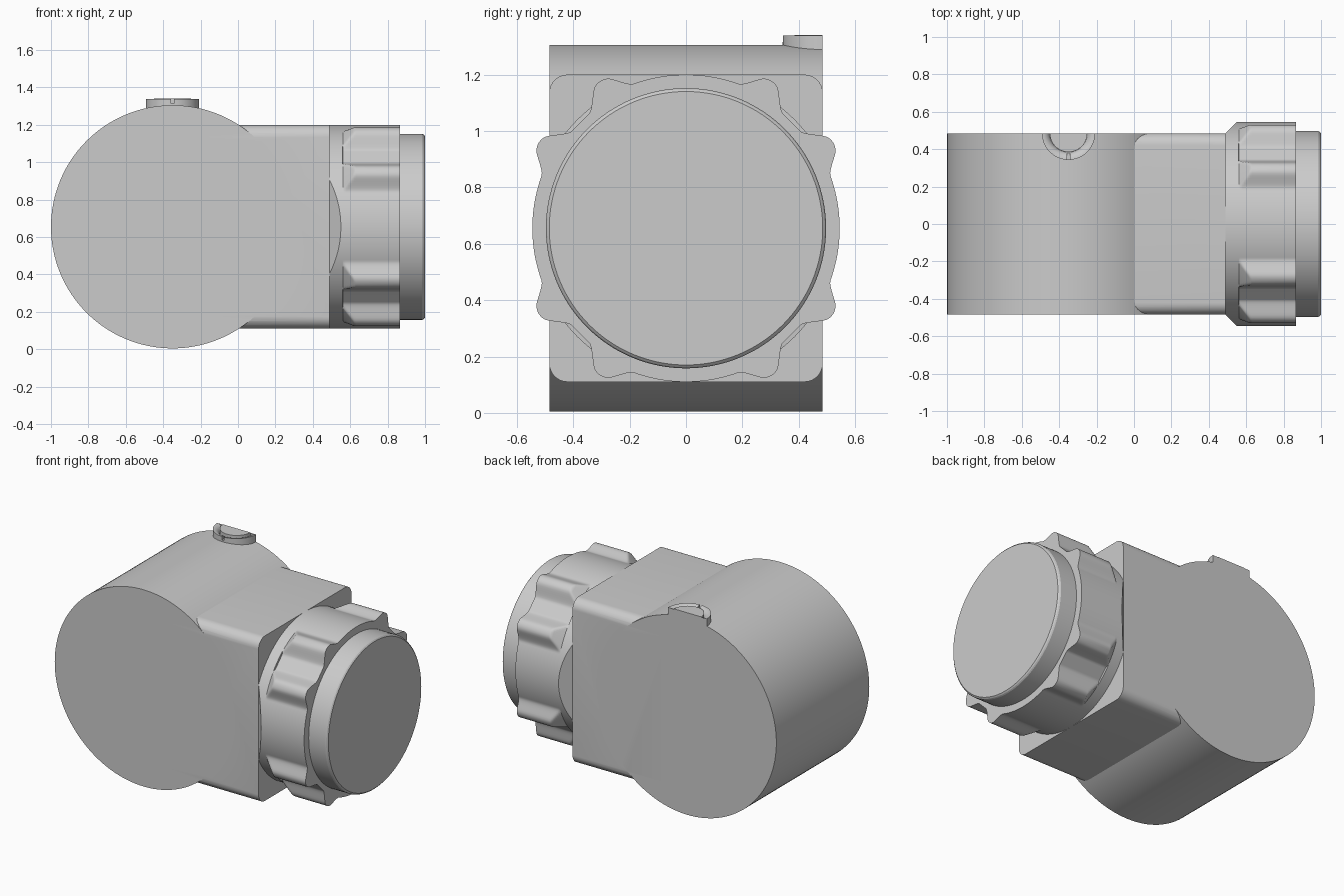
import bpy, bmesh
from math import sin, cos, pi, radians, sqrt, atan2
from mathutils import Vector

if "Cube" in bpy.data.objects:
    bpy.data.objects.remove(bpy.data.objects["Cube"], do_unlink=True)

grey = bpy.data.materials.new("plain grey")
grey.use_nodes = True
GREY = (0.6, 0.6, 0.6, 1)
grey.diffuse_color = GREY
grey.node_tree.nodes["Principled BSDF"].inputs["Base Color"].default_value = GREY

AXIS_Z = 0.655      # height of the drum and knob axes
HALF_Y = 0.485      # half depth of the body
RING_R = 0.545


def finish(name, bm):
    bmesh.ops.recalc_face_normals(bm, faces=bm.faces)
    mesh = bpy.data.meshes.new(name)
    bm.to_mesh(mesh)
    bm.free()
    mesh.materials.append(grey)
    obj = bpy.data.objects.new(name, mesh)
    bpy.context.collection.objects.link(obj)
    return obj


def loft(sections):
    """Skin a list of equal-length closed loops and cap both ends."""
    bm = bmesh.new()
    loops = [[bm.verts.new(p) for p in s] for s in sections]
    n = len(loops[0])
    for a, b in zip(loops, loops[1:]):
        for i in range(n):
            j = (i + 1) % n
            bm.faces.new((a[i], a[j], b[j], b[i]))
    bm.faces.new(loops[0])
    bm.faces.new(loops[-1])
    return bm


def boolean(obj, cutter, operation):
    mod = obj.modifiers.new("join", 'BOOLEAN')
    mod.operation = operation
    mod.solver = 'EXACT'
    mod.object = cutter
    bpy.context.view_layer.objects.active = obj
    bpy.ops.object.modifier_apply(modifier=mod.name)
    bpy.data.objects.remove(cutter, do_unlink=True)


def smooth(obj, angle=30):
    bpy.ops.object.select_all(action='DESELECT')
    obj.select_set(True)
    bpy.context.view_layer.objects.active = obj
    bpy.ops.object.shade_smooth_by_angle(angle=radians(angle))


def box(x0, x1, y0, y1, z0, z1):
    return [[(x, y, z) for y, z in ((y0, z0), (y1, z0), (y1, z1), (y0, z1))]
            for x in (x0, x1)]


def x_circle(x, r, n=128):
    return [(x, r * cos(2 * pi * i / n), AXIS_Z + r * sin(2 * pi * i / n))
            for i in range(n)]


# Drum lying across the body
N = 128
drum = finish("drum_body", loft([
    [(-0.35 + 0.65 * cos(2 * pi * i / N), y, AXIS_Z + 0.65 * sin(2 * pi * i / N))
     for i in range(N)] for y in (-HALF_Y, HALF_Y)]))

# Neck block with rounded long edges, merged into the drum
bm = loft(box(-0.2, 0.49, -HALF_Y, HALF_Y, AXIS_Z - RING_R, AXIS_Z + RING_R))
long_edges = [e for e in bm.edges if abs(e.verts[0].co.x - e.verts[1].co.x) > 0.1]
bmesh.ops.bevel(bm, geom=long_edges, offset=0.065, segments=8, profile=0.5,
                affect='EDGES')
boolean(drum, finish("neck_block", bm), 'UNION')
smooth(drum)


# Grip ring: a cylinder with eight rounded lobes, in pairs about the diagonals
def grip_radius(a):
    diagonal = (a % (pi / 2)) - pi / 4
    r = min(RING_R, 0.53 / cos(diagonal))
    lobe_r, centre = 0.064, 0.543
    off = abs(diagonal) - pi / 12
    side = centre * sin(off)
    if abs(side) < lobe_r:
        r = max(r, centre * cos(off) + sqrt(lobe_r ** 2 - side ** 2))
    return r


M = 720
raw = [grip_radius(2 * pi * i / M) for i in range(M)]
W = 6               # running average makes the fillets at the lobe roots
outline = [sum(raw[(i + k) % M] for k in range(-W, W + 1)) / (2 * W + 1)
           for i in range(M)]


def grip_section(x, limit):
    pts = []
    for i in range(0, M, 2):
        r, a = min(outline[i], limit), 2 * pi * i / M
        pts.append((x, r * cos(a), AXIS_Z + r * sin(a)))
    return pts


sections = [x_circle(0.485, RING_R, M // 2), x_circle(0.56, RING_R, M // 2)]
for k in range(8):
    t = k / 7
    sections.append(grip_section(0.561 + 0.07 * t, RING_R + 0.065 * t))
sections.append(grip_section(0.865, 1))
bm = loft(sections)
# Flat slanted cuts beside the neck
for s in (-1, 1):
    cut = bmesh.ops.bisect_plane(
        bm, geom=bm.verts[:] + bm.edges[:] + bm.faces[:],
        plane_co=(0.49, s * HALF_Y, AXIS_Z), plane_no=(-1, s, 0), clear_outer=True)
    rim = [g for g in cut["geom_cut"] if isinstance(g, bmesh.types.BMEdge)]
    bmesh.ops.holes_fill(bm, edges=rim)
smooth(finish("grip_ring", bm), 35)

# End cap with a fine chamfered rim
profile = ((0.85, 0.497), (0.985, 0.497), (0.993, 0.493), (1.0, 0.485))
smooth(finish("end_cap", loft([x_circle(x, r) for x, r in profile])), 20)

# Half-round slotted button at the back of the drum top, flared at its base
flare = [(0.1 + 0.042 * (1 - sin(a)), 1.338 - 0.042 * (1 - cos(a)))
         for a in [pi / 2 * k / 8 for k in range(9)]]
flare = [(0.142, 1.25)] + flare + [(0.1, 1.34)]
K = 32
bm = loft([[(-0.35 + r * cos(pi * i / K), HALF_Y - r * sin(pi * i / K), z)
            for i in range(K + 1)] for r, z in flare])
button = finish("slotted_button", bm)
slot = finish("slot_cutter", loft(box(-0.358, -0.342, 0.3, 0.55, 1.315, 1.4)))
boolean(button, slot, 'DIFFERENCE')
smooth(button)
